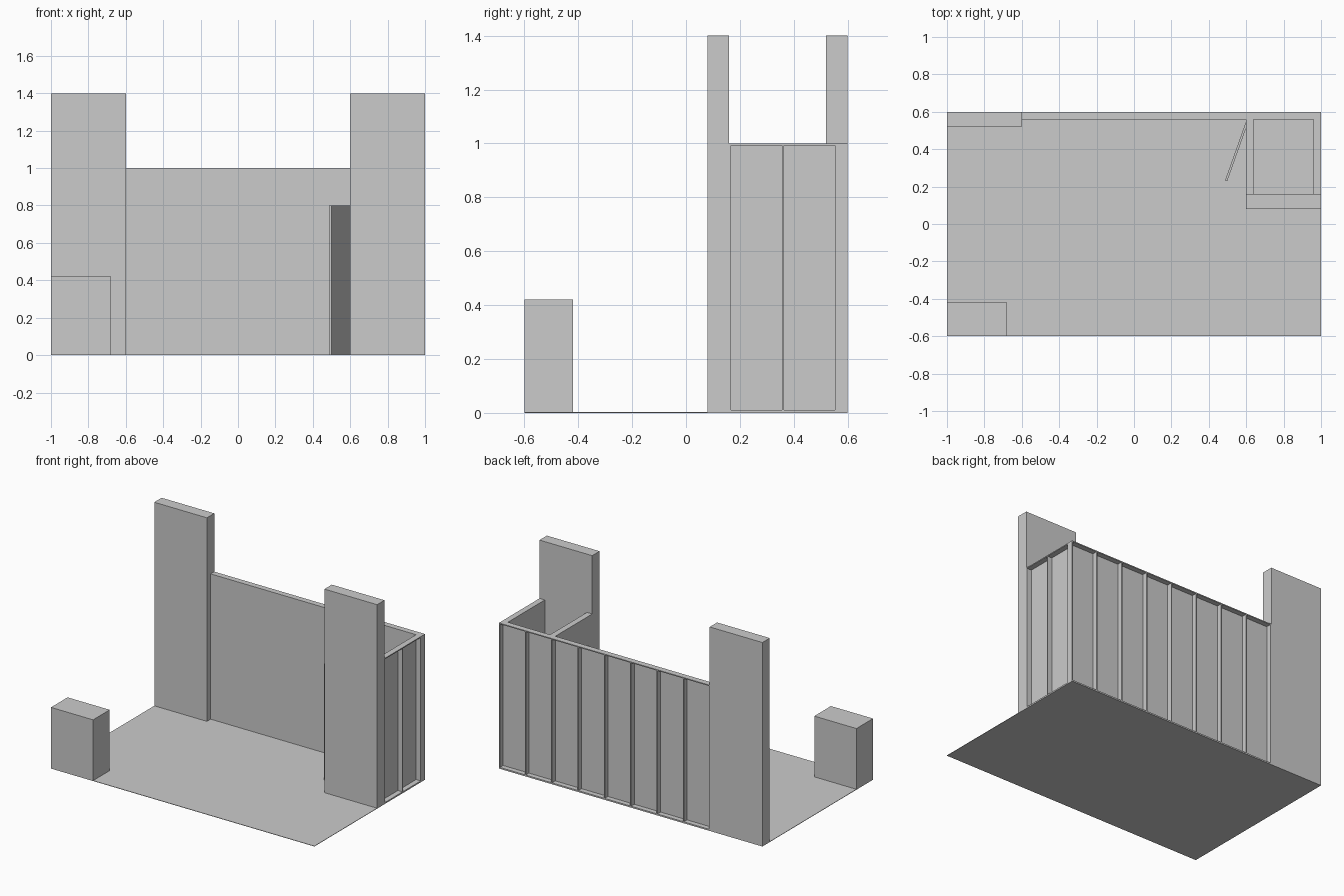
import bpy
import math

if "Cube" in bpy.data.objects:
    bpy.data.objects.remove(bpy.data.objects["Cube"])


def box(name, lo, hi):
    """Box between two opposite corners."""
    size = [b - a for a, b in zip(lo, hi)]
    mid = [(a + b) / 2 for a, b in zip(lo, hi)]
    bpy.ops.mesh.primitive_cube_add(size=1, location=mid)
    ob = bpy.context.object
    ob.name = name
    ob.scale = size
    bpy.ops.object.transform_apply(location=False, rotation=False, scale=True)
    return ob


BAR, SKIN, HIGH = 0.007, 0.005, 1.0   # frame bar width, panel thickness, wall height


def wall_box(name, axis, u, depth, z):
    """Box in wall coordinates: u runs along the wall, depth runs across it."""
    d = sorted(depth)
    if axis == 'x':
        return box(name, (u[0], d[0], z[0]), (u[1], d[1], z[1]))
    return box(name, (d[0], u[0], z[0]), (d[1], u[1], z[1]))


def framed_wall(name, axis, start, bays, inner, outer):
    """Flat skin on the inner face, open frame of posts and rails on the outer."""
    end = start + bays * 0.2
    face = inner + math.copysign(SKIN, outer - inner)
    wall_box(name + "_panel", axis, (start, end), (inner, face), (0, HIGH))
    for i in range(bays + 1):
        c = min(max(start + i * 0.2, start + BAR / 2), end - BAR / 2)
        wall_box(f"{name}_post_{i}", axis, (c - BAR / 2, c + BAR / 2), (face, outer), (0, HIGH))
    for label, z in (("bottom", (0, 0.01)), ("top", (HIGH - BAR, HIGH))):
        for i in range(bays):
            a = start + i * 0.2 + (BAR if i == 0 else BAR / 2)
            b = start + (i + 1) * 0.2 - (BAR if i == bays - 1 else BAR / 2)
            wall_box(f"{name}_{label}_rail_{i}", axis, (a, b), (face, outer), z)


# Floor, tall panels and counter
box("floor", (-1, -0.6, 0), (1, 0.6, 0.003))
box("left_tower", (-1, 0.52, 0), (-0.6, 0.6, 1.4))
box("right_tower", (0.6, 0.08, 0), (1, 0.16, 1.4))
box("counter", (-1, -0.6, 0), (-0.68, -0.42, 0.42))

# Back wall and outer storage wall
framed_wall("back_wall", 'x', -0.6, 8, 0.56, 0.6)
framed_wall("storage_side_wall", 'y', 0.16, 2, 0.96, 1.0)

# Storage wall with the doorway
box("doorway_front_jamb", (0.6, 0.16, 0), (0.64, 0.2, HIGH))
box("doorway_back_jamb", (0.6, 0.55, 0), (0.64, 0.56, HIGH))
box("doorway_lintel", (0.6, 0.2, 0.8), (0.64, 0.55, HIGH))

# Door standing ajar
hinge, tip = (0.606, 0.55), (0.493, 0.232)
dx, dy = tip[0] - hinge[0], tip[1] - hinge[1]
length = math.hypot(dx, dy)
door = box("door", (-length / 2, -0.006, 0.003), (length / 2, 0.006, 0.8))
door.location.x = (hinge[0] + tip[0]) / 2
door.location.y = (hinge[1] + tip[1]) / 2
door.rotation_euler.z = math.atan2(dy, dx)
